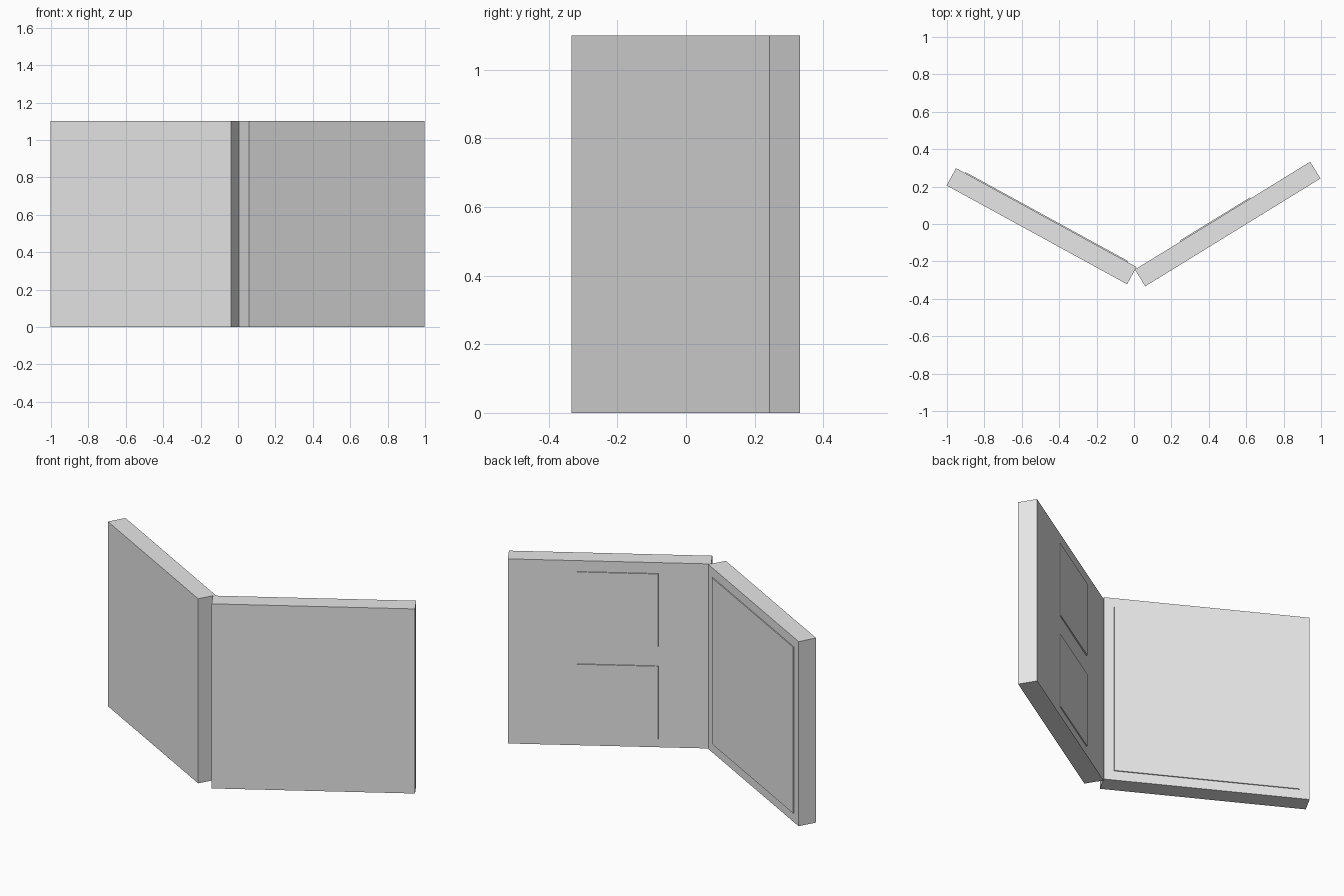
import bpy
from math import radians
from mathutils import Matrix, Vector

cube = bpy.data.objects.get("Cube")
if cube:
    bpy.data.objects.remove(cube, do_unlink=True)

SIZE = 1.1      # square side of each slab
THICK = 0.105   # slab thickness
RAISE = 0.006   # height of the raised panels

grey = bpy.data.materials.new("light_grey")
grey.use_nodes = True
grey.diffuse_color = (0.8, 0.8, 0.8, 1)
grey.node_tree.nodes["Principled BSDF"].inputs["Base Color"].default_value = (0.8, 0.8, 0.8, 1)


def block(name, place, low, high):
    """Box between two corners in the slab's own frame, then placed in the world."""
    low, high = Vector(low), Vector(high)
    bpy.ops.mesh.primitive_cube_add(size=1)
    obj = bpy.context.object
    obj.name = name
    fit = Matrix.Translation((low + high) / 2) @ Matrix.Diagonal((*(high - low), 1))
    obj.data.transform(fit)
    obj.matrix_world = place
    obj.data.materials.append(grey)
    return obj


def slab(side, corner, angle, sign, panels):
    """Upright slab running outward from its inner front corner, with panels on its back."""
    place = Matrix.Translation((*corner, 0)) @ Matrix.Rotation(radians(angle) * sign, 4, 'Z')

    def part(name, u, v, z):
        xs = sorted(sign * SIZE * f for f in u)
        block(name, place, (xs[0], v[0], z[0]), (xs[1], v[1], z[1]))

    part(side + "_slab", (0, 1), (0, THICK), (0, SIZE))
    for name, u, z in panels:
        part(side + "_" + name, u, (THICK - RAISE / 2, THICK + RAISE), z)


# Left slab carries two stacked square panels
slab("left", (0.06, -0.333), 31.6, 1,
     [("upper_panel", (0.26, 0.66), (0.6, 1.035)),
      ("lower_panel", (0.26, 0.66), (0.05, 0.485))])

# Right slab carries one large square panel
slab("right", (-0.037, -0.322), 28.7, -1,
     [("large_panel", (0.05, 0.95), (0.055, 1.045))])
